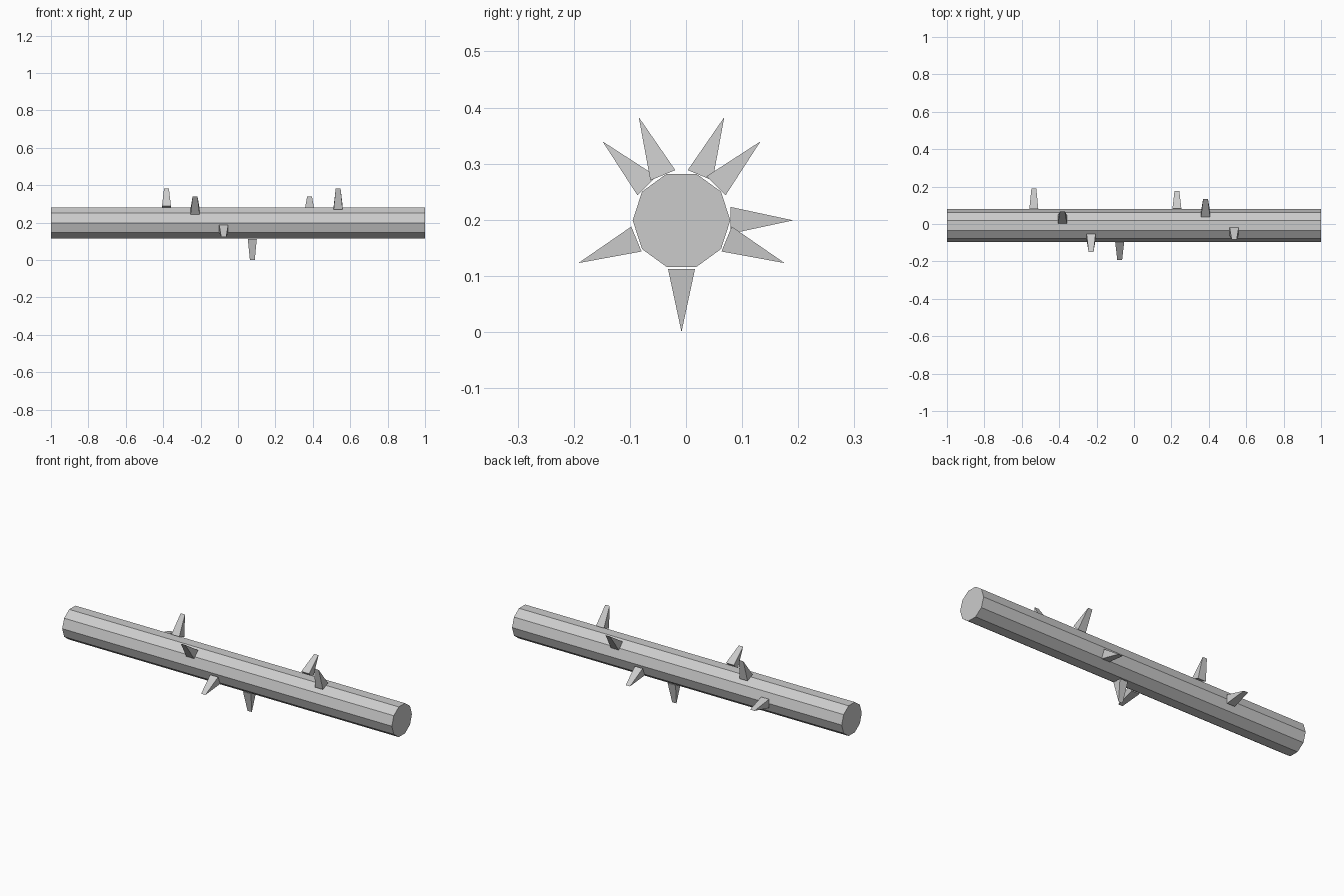
import bpy
import bmesh
from math import radians
from mathutils import Matrix, Vector

cube = bpy.data.objects.get("Cube")
if cube:
    bpy.data.objects.remove(cube, do_unlink=True)

SHAFT_RADIUS = 0.087
TIP_RADIUS = 0.199
AXIS = Vector((0, -0.008, TIP_RADIUS))
SPIKES = 8
SPACING = 0.153
TWIST = 67.5
BASE_HALF = 0.024
TIP_HALF = 0.013

grey = bpy.data.materials.new("plain_grey")
grey.use_nodes = True
color = (0.6, 0.6, 0.6, 1)
grey.diffuse_color = color
grey.node_tree.nodes["Principled BSDF"].inputs["Base Color"].default_value = color


def add_object(name, bm, matrix):
    bmesh.ops.recalc_face_normals(bm, faces=bm.faces)
    mesh = bpy.data.meshes.new(name)
    bm.to_mesh(mesh)
    bm.free()
    mesh.materials.append(grey)
    obj = bpy.data.objects.new(name, mesh)
    obj.matrix_world = matrix
    bpy.context.collection.objects.link(obj)
    return obj


# Ten-sided shaft lying along x, with corners facing front and back
bm = bmesh.new()
bmesh.ops.create_cone(bm, cap_ends=True, segments=10, depth=2,
                      radius1=SHAFT_RADIUS, radius2=SHAFT_RADIUS)
bmesh.ops.rotate(bm, verts=bm.verts, matrix=Matrix.Rotation(radians(18), 3, "Z"))
along_x = Matrix.Rotation(radians(90), 4, "Y")
shaft = add_object("shaft", bm, Matrix.Translation(AXIS) @ along_x)
# Turn the section until a corner lies exactly on the y axis
corner = min((shaft.matrix_world @ v.co - AXIS for v in shaft.data.vertices),
             key=lambda p: abs(p.z))
turn = Matrix.Rotation(-corner.yz.angle_signed(Vector((1, 0))), 4, "X")
candidates = [turn, turn.inverted()]
best = min(candidates, key=lambda t: abs((t @ corner).z))
shaft.matrix_world = Matrix.Translation(AXIS) @ best @ along_x


def add_spike(index):
    """Wedge with a square base and a short ridge as its tip, pointing along y."""
    bm = bmesh.new()
    base = [bm.verts.new((sx * BASE_HALF, SHAFT_RADIUS, sz * BASE_HALF))
            for sx, sz in ((-1, -1), (1, -1), (1, 1), (-1, 1))]
    left = bm.verts.new((-TIP_HALF, TIP_RADIUS, 0))
    right = bm.verts.new((TIP_HALF, TIP_RADIUS, 0))
    a, b, c, d = base
    for face in (base, (a, b, right, left), (c, d, left, right),
                 (b, c, right), (d, a, left)):
        bm.faces.new(face)
    x = (index - (SPIKES - 1) / 2) * SPACING
    matrix = (Matrix.Translation(AXIS + Vector((x, 0, 0)))
              @ Matrix.Rotation(radians(TWIST * index), 4, "X"))
    add_object(f"spike_{index + 1}", bm, matrix)


# Spikes winding around the shaft in a spiral
for i in range(SPIKES):
    add_spike(i)
